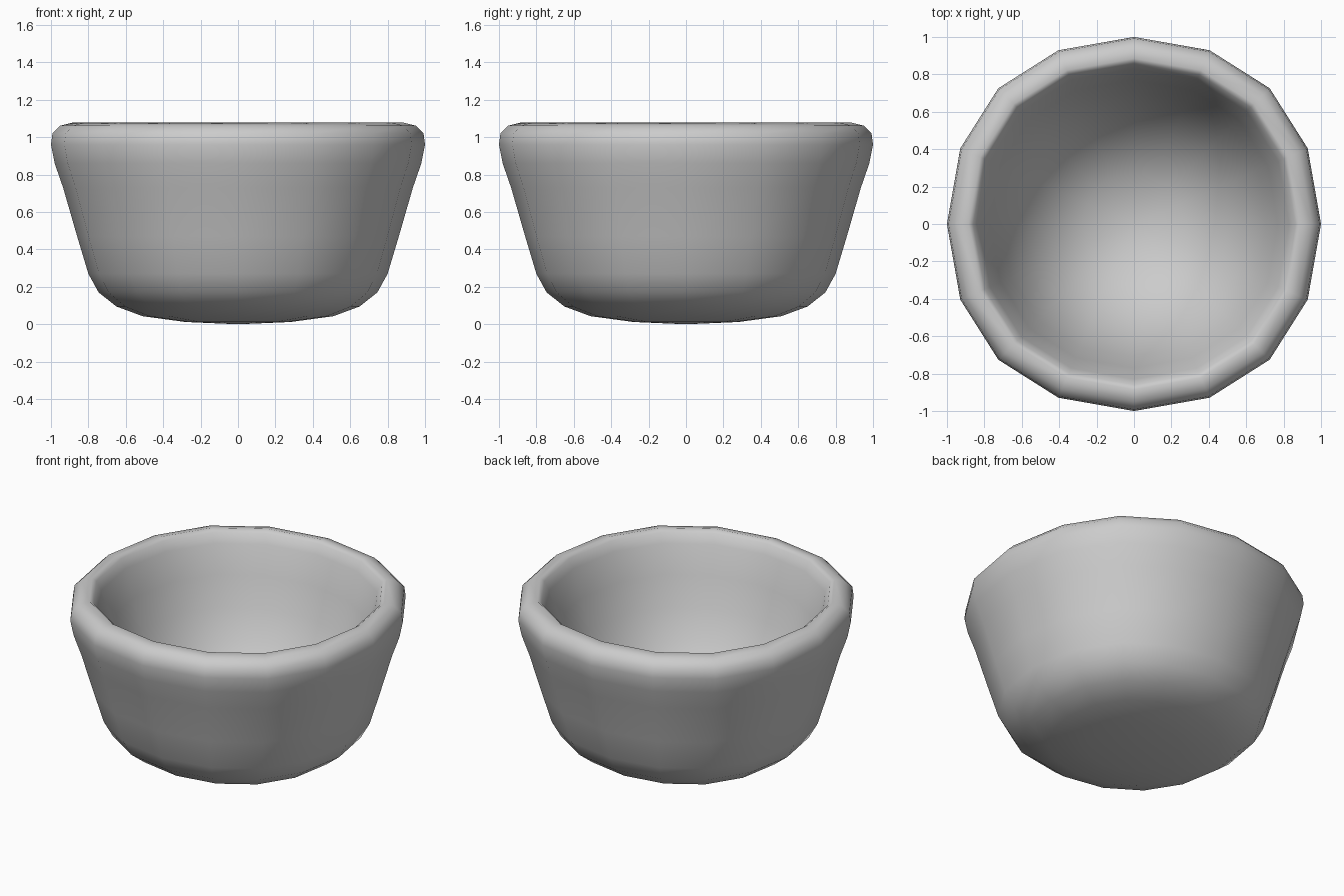
import bpy, bmesh
from math import sin, cos, pi

if "Cube" in bpy.data.objects:
    bpy.data.objects.remove(bpy.data.objects["Cube"])

SIDES = 16

# Closed wall section (radius, height): outer bottom, wall, rolled rim, rounded conical inside
profile = [
    (0, 0), (0.28, 0.012), (0.51, 0.043), (0.65, 0.095), (0.745, 0.17), (0.80, 0.27),
    (0.86, 0.47), (0.935, 0.73), (0.98, 0.86), (1.0, 0.96), (0.992, 1.02),
    (0.95, 1.062), (0.885, 1.078),
    (0.86, 1.06), (0.83, 1.0), (0.77, 0.82), (0.71, 0.63), (0.62, 0.45), (0.52, 0.31),
    (0.40, 0.20), (0.27, 0.125), (0.13, 0.085), (0, 0.07),
]

bm = bmesh.new()


def ring(r, z):
    if r == 0:
        return [bm.verts.new((0, 0, z))] * SIDES
    verts = []
    for i in range(SIDES):
        a = 2 * pi * i / SIDES
        k = r * (1 + 0.026 * sin(2 * a) ** 2)  # slightly squared circle
        a += 0.018 * sin(4 * a)
        verts.append(bm.verts.new((k * cos(a), k * sin(a), z)))
    return verts


# Skin neighbouring rings; the end rings collapse to a point
rings = [ring(r, z) for r, z in profile]
for lo, hi in zip(rings, rings[1:]):
    for i in range(SIDES):
        j = (i + 1) % SIDES
        bm.faces.new(list(dict.fromkeys((lo[i], lo[j], hi[j], hi[i]))))

bmesh.ops.recalc_face_normals(bm, faces=bm.faces)
for f in bm.faces:
    f.smooth = True

mesh = bpy.data.meshes.new("bowl")
bm.to_mesh(mesh)
bm.free()
bowl = bpy.data.objects.new("bowl", mesh)
bpy.context.collection.objects.link(bowl)
